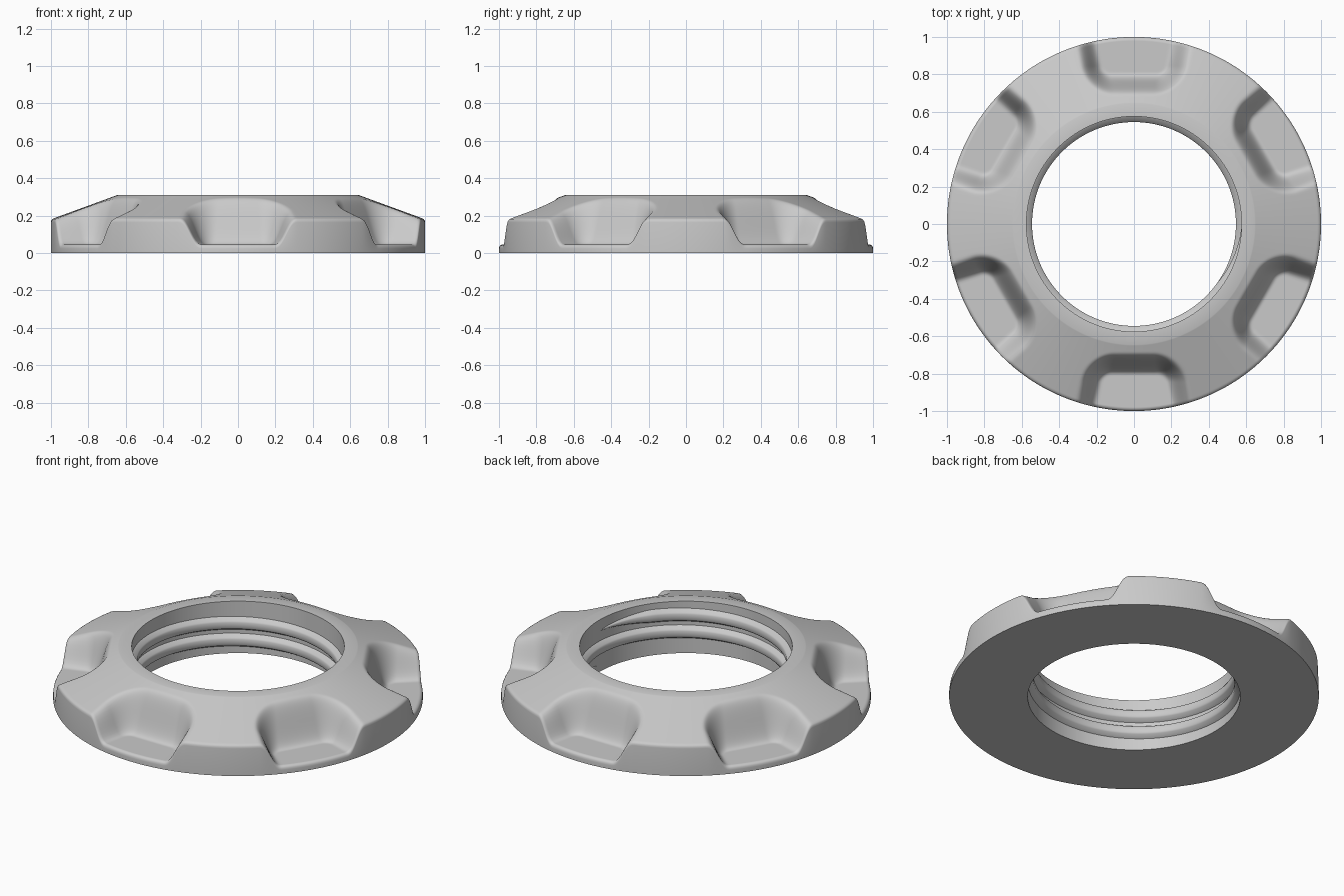
import bpy
from math import pi, sin, cos, hypot

if "Cube" in bpy.data.objects:
    bpy.data.objects.remove(bpy.data.objects["Cube"])

# one satin grey for everything
grey = bpy.data.materials.new("grey_plastic")
grey.use_nodes = True
COL = (0.59, 0.59, 0.59, 1)
grey.diffuse_color = COL
grey.node_tree.nodes["Principled BSDF"].inputs["Base Color"].default_value = COL

BORE, CREST, HEIGHT, RIM, FLOOR = 0.575, 0.545, 0.31, 0.18, 0.045
SHOULDER = 0.645


def make(name, verts, faces):
    mesh = bpy.data.meshes.new(name)
    mesh.from_pydata(verts, [], faces)
    mesh.materials.append(grey)
    ob = bpy.data.objects.new(name, mesh)
    bpy.context.collection.objects.link(ob)
    bpy.ops.object.select_all(action='DESELECT')
    ob.select_set(True)
    bpy.context.view_layer.objects.active = ob
    bpy.ops.object.mode_set(mode='EDIT')
    bpy.ops.mesh.select_all(action='SELECT')
    bpy.ops.mesh.normals_make_consistent(inside=False)
    bpy.ops.object.mode_set(mode='OBJECT')
    bpy.ops.object.shade_smooth_by_angle(angle=0.65)
    return ob


def top_height(r, a):
    """Conical top with six rounded grip recesses, one facing the front."""
    cone = HEIGHT - (HEIGHT - RIM) * max(0, r - SHOULDER) / (1 - SHOULDER)
    local = a % (pi / 3) - pi / 6
    u, v = abs(r * sin(local)), r * cos(local)
    side = u - (0.195 + 0.2 * (v - 1))
    back = 0.815 - v
    corner = 0.03
    d = (hypot(max(side + corner, 0), max(back + corner, 0))
         + min(max(side, back) + corner, 0) - corner)
    t = min(1, max(0, d / 0.135))
    return FLOOR + (cone - FLOOR) * t ** 3 * (t * (6 * t - 15) + 10)


# ring body: profile swept round, the top following the recesses
N, ROWS = 540, 56
verts = []
for i in range(N):
    a = 2 * pi * i / N
    rim = top_height(0.985, a)
    loop = [(BORE, 0), (1, 0), (1, rim - 0.022),
            (0.9985, rim - 0.012), (0.994, rim - 0.005)]
    for k in range(ROWS + 1):
        r = 0.985 + (SHOULDER - 0.985) * k / ROWS
        loop.append((r, top_height(r, a)))
    loop.append((BORE, HEIGHT))
    verts += [(r * cos(a), r * sin(a), z) for r, z in loop]
M = len(verts) // N
faces = [(i * M + j, (i + 1) % N * M + j,
          (i + 1) % N * M + (j + 1) % M, i * M + (j + 1) % M)
         for i in range(N) for j in range(M)]
make("lock_ring", verts, faces)

# internal thread: trapezoid ridge along a helix, fading at both ends
PITCH, TURNS, STEPS, START = 0.1, 2, 300, 0.045
section = [(0, -0.04), (0.85, -0.024), (1, -0.015),
           (1, 0.015), (0.85, 0.024), (0, 0.04)]
S = len(section)
verts = []
for i in range(STEPS + 1):
    turn = TURNS * i / STEPS
    a = 2 * pi * turn
    fade = min(1, 0.02 + 10 * min(turn, TURNS - turn))
    for depth, dz in section:
        r = BORE + 0.002 - depth * fade * (BORE + 0.002 - CREST)
        verts.append((r * cos(a), r * sin(a), START + PITCH * turn + dz * fade))
faces = [(i * S + j, (i + 1) * S + j, (i + 1) * S + (j + 1) % S, i * S + (j + 1) % S)
         for i in range(STEPS) for j in range(S)]
faces += [tuple(range(S)), tuple(STEPS * S + j for j in range(S))]
make("inner_thread", verts, faces)
